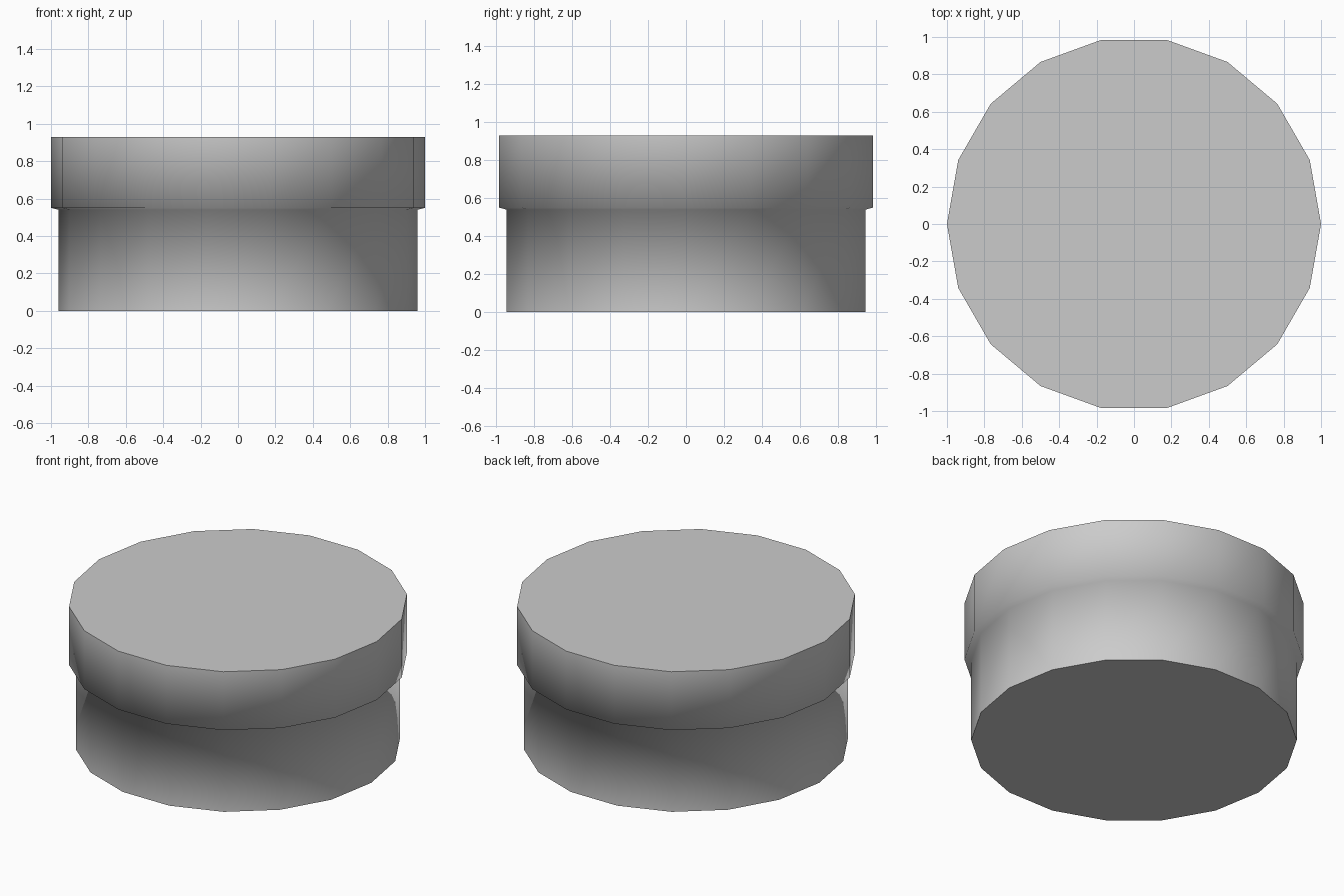
import bpy, bmesh
from math import cos, sin, tau

if "Cube" in bpy.data.objects:
    bpy.data.objects.remove(bpy.data.objects["Cube"])

SIDES = 18
# (radius, height) outline: narrow base, small flare, wider lid
PROFILE = [(0.96, 0.0), (0.96, 0.54), (1.0, 0.55), (1.0, 0.93)]

bm = bmesh.new()
rings = [[bm.verts.new((r * cos(tau * i / SIDES), r * sin(tau * i / SIDES), z))
          for i in range(SIDES)] for r, z in PROFILE]

# Smooth side walls
for low, high in zip(rings, rings[1:]):
    for i in range(SIDES):
        j = (i + 1) % SIDES
        bm.faces.new((low[i], low[j], high[j], high[i])).smooth = True

# Flat caps with crisp rims
for cap in (list(reversed(rings[0])), rings[-1]):
    face = bm.faces.new(cap)
    for edge in face.edges:
        edge.smooth = False

mesh = bpy.data.meshes.new("stepped_round_container")
bm.to_mesh(mesh)
bm.free()
container = bpy.data.objects.new("stepped_round_container", mesh)
bpy.context.collection.objects.link(container)
